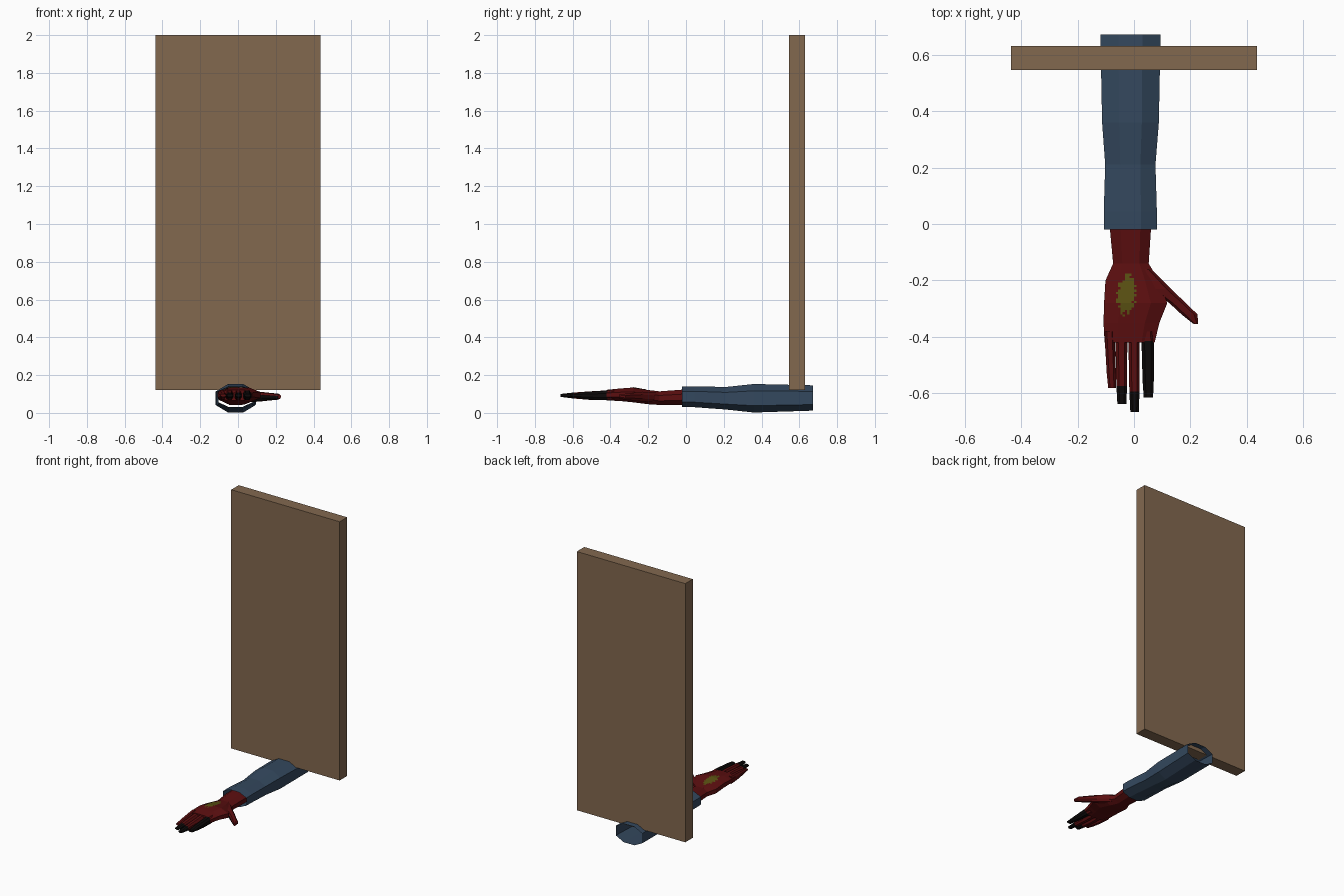
import bpy, bmesh, math, random
from mathutils import Vector
from mathutils.bvhtree import BVHTree

if "Cube" in bpy.data.objects:
    bpy.data.objects.remove(bpy.data.objects["Cube"])

random.seed(4)


def material(name, rgb):
    m = bpy.data.materials.new(name)
    m.diffuse_color = (*rgb, 1)
    m.use_nodes = True
    m.node_tree.nodes["Principled BSDF"].inputs["Base Color"].default_value = m.diffuse_color
    return m


BROWN = material("brown wood", (0.225, 0.139, 0.078))
BLUE = material("slate blue cloth", (0.034, 0.065, 0.112))
RED = material("dark red skin", (0.105, 0.0045, 0.005))
BLACK = material("black", (0.004, 0.003, 0.003))
OLIVE = material("olive yellow", (0.10, 0.08, 0.006))


def finish(bm, name, *mats):
    me = bpy.data.meshes.new(name)
    bm.normal_update()
    bm.to_mesh(me)
    ob = bpy.data.objects.new(name, me)
    for m in mats:
        me.materials.append(m)
    bpy.context.collection.objects.link(ob)
    return ob


def loft(sections, fx=0.3, fz=0.3, caps=True):
    """Eight-sided tube through sections (y, x0, x1, z0, z1)."""
    bm = bmesh.new()
    outline = [(fx, 0), (1 - fx, 0), (1, fz), (1, 1 - fz),
               (1 - fx, 1), (fx, 1), (0, 1 - fz), (0, fz)]
    rings = [[bm.verts.new((x0 + u * (x1 - x0), y, z0 + v * (z1 - z0)))
              for u, v in outline] for y, x0, x1, z0, z1 in sections]
    for a, b in zip(rings, rings[1:]):
        for i in range(8):
            j = (i + 1) % 8
            bm.faces.new((a[i], a[j], b[j], b[i]))
    if caps:
        bm.faces.new(rings[0])
        bm.faces.new(rings[-1])
    bmesh.ops.recalc_face_normals(bm, faces=bm.faces)
    return bm


# Wooden board
bm = bmesh.new()
bmesh.ops.create_cube(bm, size=1)
for v in bm.verts:
    v.co = Vector((v.co.x * 0.872, 0.588 + v.co.y * 0.086, 1.06 + v.co.z * 1.88))
finish(bm, "board", BROWN)

# Open sleeve with cuff
finish(loft([(0.672, -0.119, 0.094, 0.012, 0.146),
             (0.36, -0.113, 0.088, 0.002, 0.153),
             (0.21, -0.102, 0.076, 0.018, 0.137),
             (0.045, -0.107, 0.081, 0.030, 0.141),
             (-0.02, -0.107, 0.081, 0.032, 0.139)],
            fx=0.3, fz=0.24, caps=False), "sleeve", BLUE)

# Palm and wrist
palm = loft([(0.04, -0.085, 0.060, 0.043, 0.125),
             (-0.02, -0.085, 0.060, 0.043, 0.123),
             (-0.14, -0.074, 0.052, 0.042, 0.114),
             (-0.20, -0.101, 0.088, 0.046, 0.121),
             (-0.28, -0.106, 0.118, 0.056, 0.134),
             (-0.35, -0.108, 0.090, 0.063, 0.129),
             (-0.42, -0.104, 0.073, 0.066, 0.122)], fx=0.26)
surface = BVHTree.FromBMesh(palm)
finish(palm, "palm", RED)

# Fingers: base centre, tip centre, tip y, half width, where black begins
for name, xb, xt, yt, hw, dark in [
        ("little_finger", -0.087, -0.078, -0.580, 0.018, -9),
        ("ring_finger", -0.045, -0.043, -0.638, 0.021, -0.60),
        ("middle_finger", 0.000, 0.002, -0.665, 0.020, -0.58),
        ("index_finger", 0.048, 0.051, -0.615, 0.022, -0.45)]:
    rows = []
    for t, w, z0, z1 in [(0, 1, 0.067, 0.121), (0.15, 1, 0.067, 0.119),
                         (0.45, 0.95, 0.069, 0.114),
                         (0.75, 0.9, 0.076, 0.108), (1, 0.75, 0.085, 0.100)]:
        x = xb + t * (xt - xb)
        rows.append((-0.38 + t * (yt + 0.38), x - hw * w, x + hw * w, z0, z1))
    bm = loft(rows, fx=0.25)
    for f in bm.faces:
        f.material_index = int(f.calc_center_median().y < dark)
    finish(bm, name, RED, BLACK)

# Thumb, black along the inner edge
bm = loft([(-0.16, 0.010, 0.062, 0.056, 0.108),
           (-0.23, 0.055, 0.132, 0.060, 0.112),
           (-0.28, 0.125, 0.183, 0.066, 0.106),
           (-0.32, 0.168, 0.225, 0.070, 0.102),
           (-0.355, 0.212, 0.227, 0.076, 0.096)], fx=0.22)
for f in bm.faces:
    f.material_index = int(f.normal.x < -0.3 and f.normal.z < 0.5)
finish(bm, "thumb", RED, BLACK)

# Ragged stain lying on the back of the hand
bm = bmesh.new()
step, grid = 0.008, {}


def stain_vert(i, j):
    if (i, j) not in grid:
        hit = surface.ray_cast(Vector((i * step, j * step, 1)), Vector((0, 0, -1)))[0]
        grid[i, j] = bm.verts.new(hit + Vector((0, 0, 0.002)))
    return grid[i, j]


for i in range(-9, 3):
    for j in range(-43, -19):
        x, y = (i + 0.5) * step, (j + 0.5) * step
        r = math.hypot((x + 0.027 - 0.12 * (y + 0.25)) / 0.035, (y + 0.248) / 0.078)
        if r < 0.85 + random.uniform(-0.2, 0.25):
            bm.faces.new([stain_vert(i + a, j + b)
                          for a, b in ((0, 0), (1, 0), (1, 1), (0, 1))])
finish(bm, "hand_stain", OLIVE)
